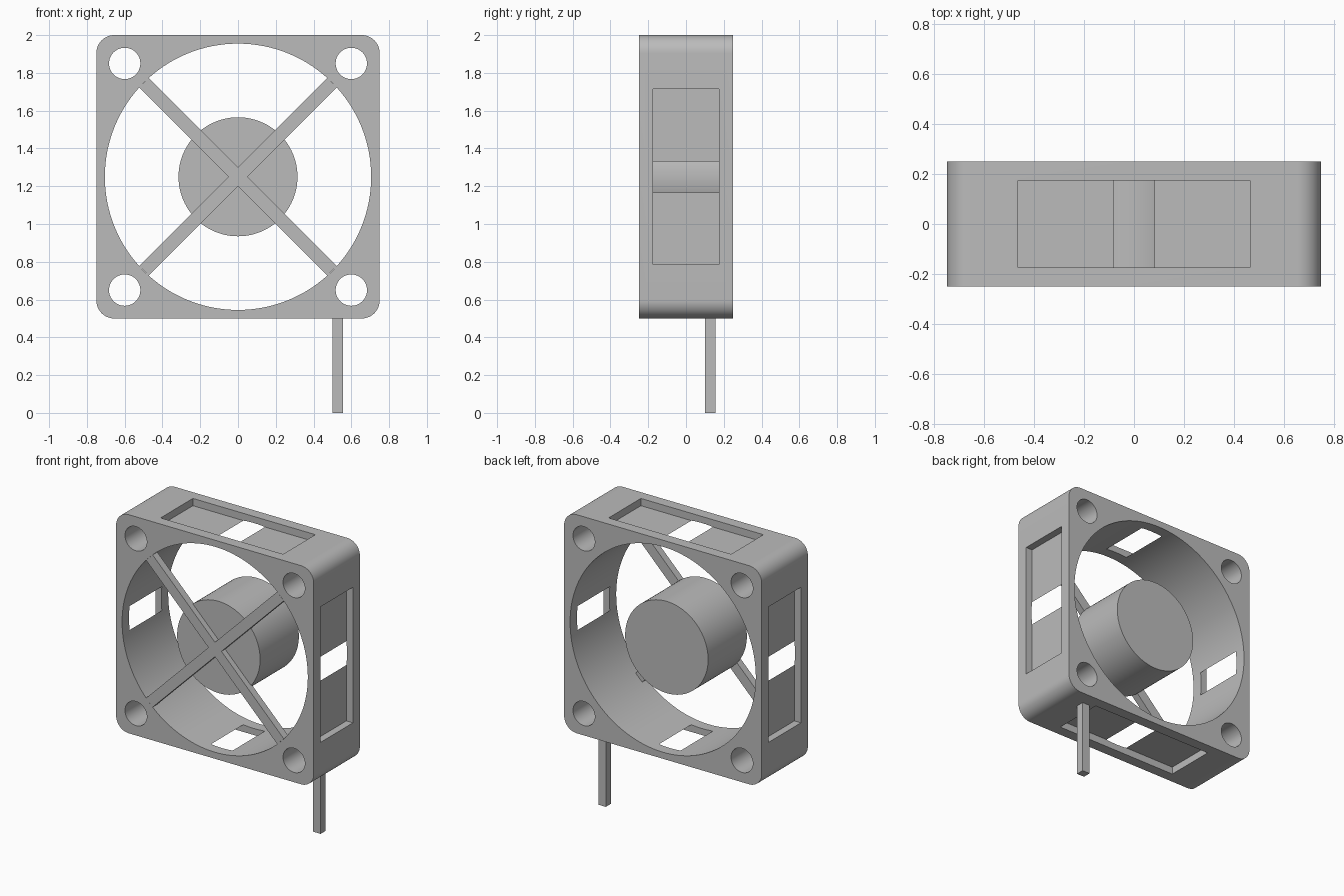
import bpy
import bmesh
import math
from mathutils import Matrix, Vector

default_cube = bpy.data.objects.get("Cube")
if default_cube:
    bpy.data.objects.remove(default_cube, do_unlink=True)

CENTER = Vector((0, 0, 1.25))   # middle of the fan
HALF, DEPTH = 0.75, 0.25        # half width and half depth of the housing
BORE = 0.705

grey = bpy.data.materials.new("plain grey")
grey.use_nodes = True
grey.diffuse_color = (0.5, 0.5, 0.5, 1)
grey.node_tree.nodes["Principled BSDF"].inputs["Base Color"].default_value = (0.5, 0.5, 0.5, 1)


def finish(name, bm):
    bmesh.ops.recalc_face_normals(bm, faces=bm.faces)
    mesh = bpy.data.meshes.new(name)
    bm.to_mesh(mesh)
    bm.free()
    obj = bpy.data.objects.new(name, mesh)
    bpy.context.collection.objects.link(obj)
    mesh.materials.append(grey)
    return obj


def box(name, low, high):
    low, high = Vector(low), Vector(high)
    bm = bmesh.new()
    bmesh.ops.create_cube(bm, size=1)
    bmesh.ops.scale(bm, vec=high - low, verts=bm.verts)
    bmesh.ops.translate(bm, vec=(low + high) / 2, verts=bm.verts)
    return finish(name, bm)


def prism(name, points, front, back):
    """Extrude an x-z outline around the fan centre from front to back."""
    bm = bmesh.new()
    face = bm.faces.new([bm.verts.new(CENTER + Vector((x, front, z))) for x, z in points])
    new = bmesh.ops.extrude_face_region(bm, geom=[face])["geom"]
    verts = [v for v in new if isinstance(v, bmesh.types.BMVert)]
    bmesh.ops.translate(bm, vec=(0, back - front, 0), verts=verts)
    return finish(name, bm)


def arc(cx, cz, radius, start, sweep, steps):
    return [(cx + radius * math.cos(start + sweep * i / steps),
             cz + radius * math.sin(start + sweep * i / steps)) for i in range(steps)]


def circle(radius, cx=0, cz=0, steps=128):
    return arc(cx, cz, radius, 0, math.tau, steps)


def cut(target, cutter):
    mod = target.modifiers.new("cut", "BOOLEAN")
    mod.operation, mod.solver, mod.object = "DIFFERENCE", "EXACT", cutter
    bpy.ops.object.select_all(action="DESELECT")
    bpy.context.view_layer.objects.active = target
    target.select_set(True)
    bpy.ops.object.modifier_apply(modifier=mod.name)
    bpy.data.objects.remove(cutter, do_unlink=True)


# Housing with rounded corners
corner = 0.095
inner = HALF - corner
outline = []
for i, (sx, sz) in enumerate([(1, 1), (-1, 1), (-1, -1), (1, -1)]):
    outline += arc(sx * inner, sz * inner, corner, i * math.pi / 2, math.pi / 2, 12)
    end = (i + 1) * math.pi / 2
    outline.append((sx * inner + corner * math.cos(end), sz * inner + corner * math.sin(end)))
housing = prism("housing", outline, -DEPTH, DEPTH)

# Main bore and corner screw holes
cut(housing, prism("bore_cutter", circle(BORE), -1, 1))
for sx in (-1, 1):
    for sz in (-1, 1):
        cut(housing, prism("screw_cutter", circle(0.083, sx * 0.6, sz * 0.6, 48), -1, 1))

# Shallow pocket in each side, just breaking into the bore
for i in range(4):
    pocket = box("pocket_cutter", (0.7, -0.175, -0.465), (0.9, 0.175, 0.465))
    pocket.data.transform(Matrix.Translation(CENTER) @ Matrix.Rotation(i * math.pi / 2, 4, "Y"))
    cut(housing, pocket)

# Motor hub
hub = prism("motor_hub", circle(0.315, steps=96), -0.21, 0.21)

# Diagonal cross of support struts, flush with the front
w, reach = 0.035, 0.704
cross = []
for i in range(4):
    turn = Matrix.Rotation(math.pi / 4 + i * math.pi / 2, 2)
    cross += [tuple(turn @ Vector(p)) for p in ((reach, -w), (reach, w), (w, w))]
struts = prism("support_struts", cross, -DEPTH, -0.2)

# Power lead leaving the underside
lead = box("power_lead", (0.5, 0.1, 0), (0.557, 0.155, 0.51))

# Smooth the round walls, keep the edges crisp
bpy.ops.object.select_all(action="DESELECT")
for obj in (housing, hub):
    obj.select_set(True)
bpy.context.view_layer.objects.active = housing
bpy.ops.object.shade_smooth_by_angle(angle=math.radians(30))
